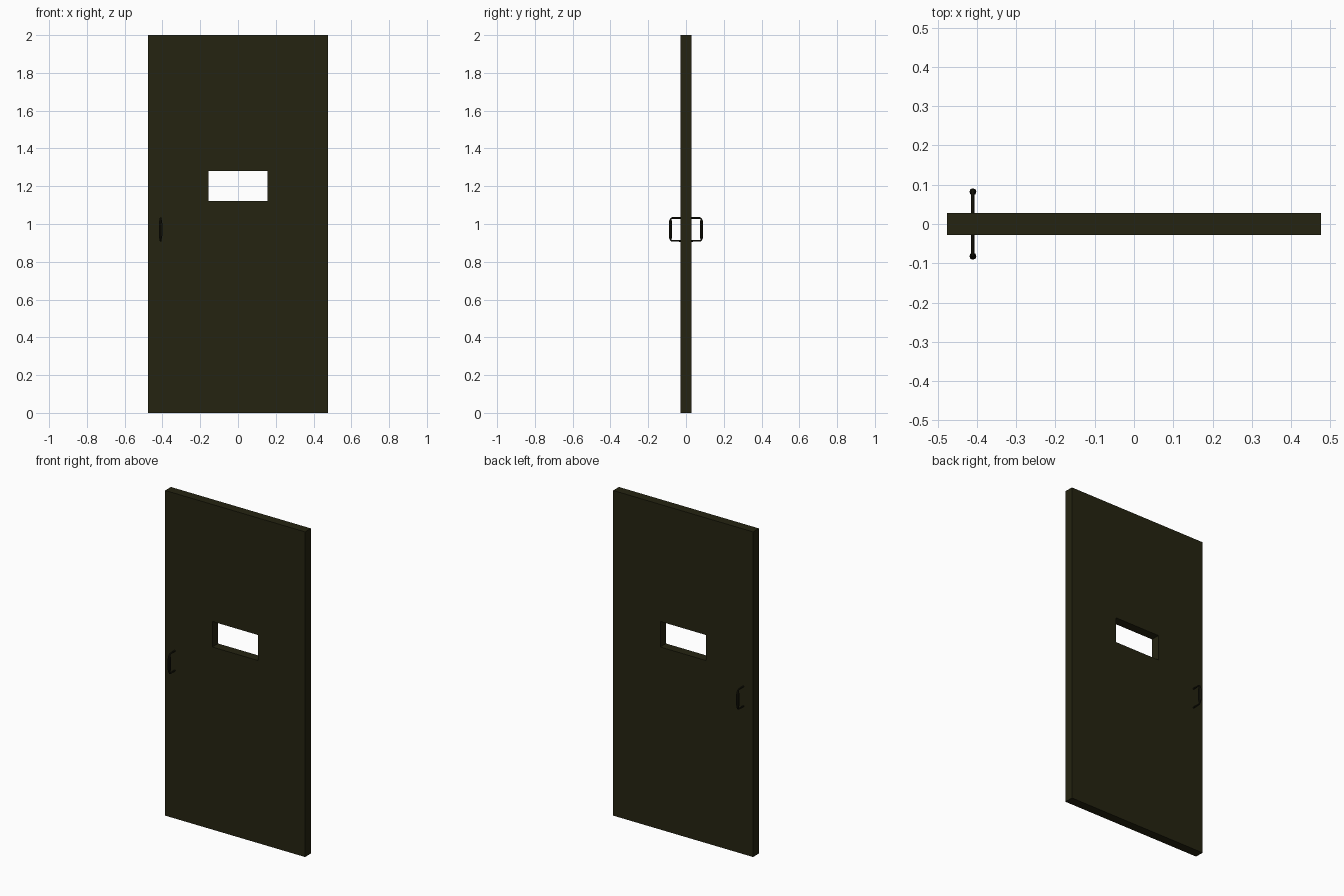
import bpy, bmesh

if "Cube" in bpy.data.objects:
    bpy.data.objects.remove(bpy.data.objects["Cube"])


def material(name, rgb):
    m = bpy.data.materials.new(name)
    m.diffuse_color = (*rgb, 1)
    m.use_nodes = True
    m.node_tree.nodes["Principled BSDF"].inputs["Base Color"].default_value = m.diffuse_color
    return m


olive = material("dark olive", (0.0185, 0.0175, 0.0055))
dark = material("blackened olive", (0.011, 0.0105, 0.0045))

# Door slab: 3 x 3 panel grid with the middle cell left open as the window
T = 0.028
xs = (-0.476, -0.155, 0.155, 0.476)
zs = (0.0, 1.123, 1.28, 2.0)
bm = bmesh.new()
grid = [[bm.verts.new((x, -T, z)) for z in zs] for x in xs]
for i in range(3):
    for j in range(3):
        if (i, j) != (1, 1):
            bm.faces.new((grid[i][j], grid[i + 1][j], grid[i + 1][j + 1], grid[i][j + 1]))
front = bm.faces[:]
ext = bmesh.ops.extrude_face_region(bm, geom=front, use_keep_orig=True)
bmesh.ops.translate(bm, vec=(0, 2 * T, 0),
                    verts=[g for g in ext["geom"] if isinstance(g, bmesh.types.BMVert)])
bmesh.ops.recalc_face_normals(bm, faces=bm.faces)
mesh = bpy.data.meshes.new("door_slab")
bm.to_mesh(mesh)
bm.free()
mesh.materials.append(olive)
bpy.context.collection.objects.link(bpy.data.objects.new("door_slab", mesh))


# Pull handle: slim bent rod with a thicker grip, one on each face
def handle(name, side):
    zc, h = 0.971, 0.0605
    half = [(0.020, h, 0.0045), (0.072, h, 0.0045), (0.079, h - 0.003, 0.0045),
            (0.082, h - 0.010, 0.0055), (0.082, h - 0.014, 0.0075), (0.082, h - 0.026, 0.009)]
    path = half + [(y, -z, r) for y, z, r in reversed(half)]
    cu = bpy.data.curves.new(name, 'CURVE')
    cu.dimensions = '3D'
    cu.bevel_depth = 1.0
    cu.bevel_resolution = 2
    cu.use_fill_caps = True
    sp = cu.splines.new('POLY')
    sp.points.add(len(path) - 1)
    for p, (y, z, r) in zip(sp.points, path):
        p.co = (-0.41, side * y, zc + z, 1)
        p.radius = r
    cu.materials.append(dark)
    ob = bpy.data.objects.new(name, cu)
    bpy.context.collection.objects.link(ob)
    bpy.ops.object.select_all(action='DESELECT')
    ob.select_set(True)
    bpy.context.view_layer.objects.active = ob
    bpy.ops.object.convert(target='MESH')
    bpy.ops.object.shade_smooth_by_angle()


handle("front_handle", -1)
handle("back_handle", 1)
